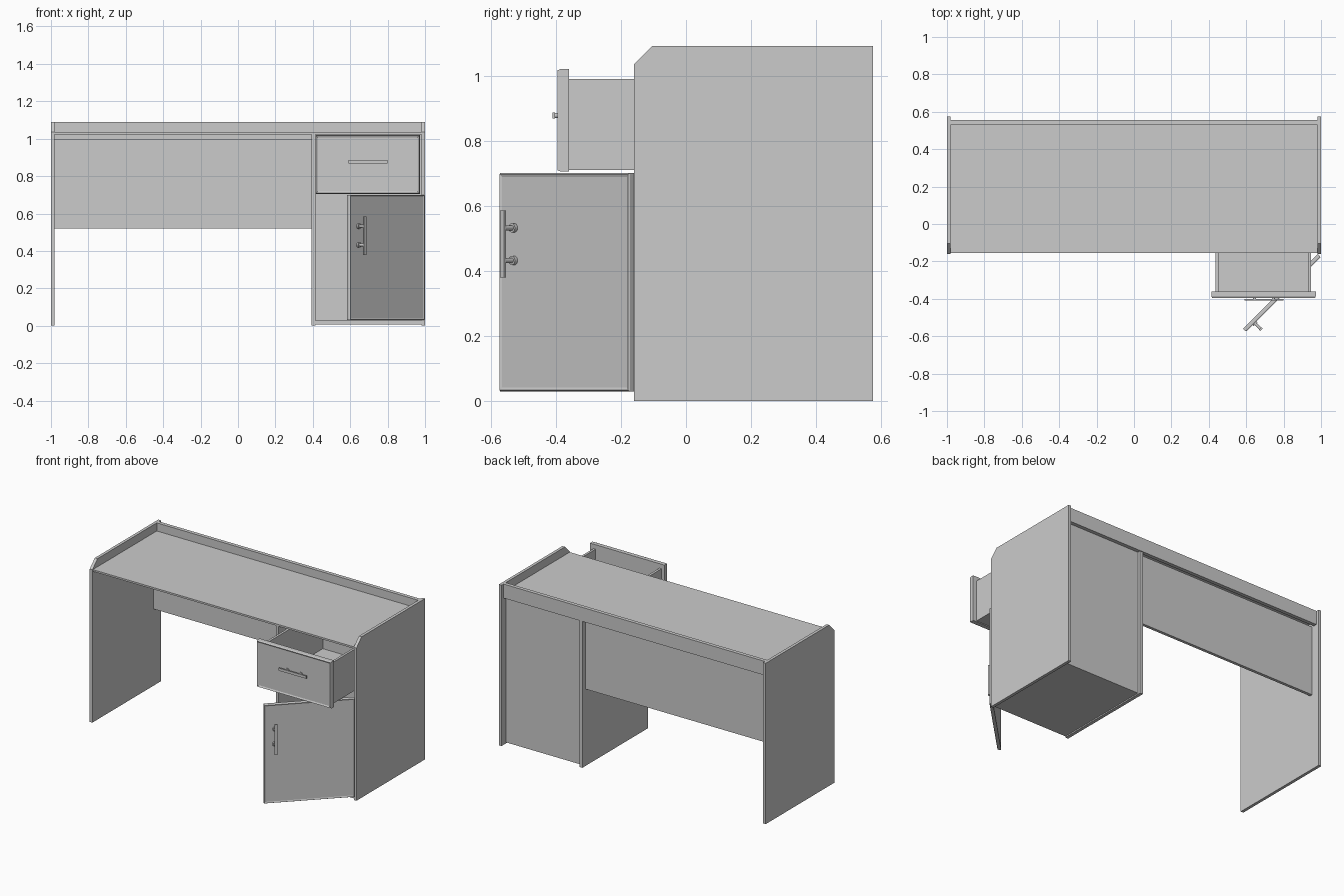
import bpy, bmesh, math
from mathutils import Matrix

if "Cube" in bpy.data.objects:
    bpy.data.objects.remove(bpy.data.objects["Cube"])


def finish(name, bm, mat=None):
    if mat:
        bm.transform(mat)
    bmesh.ops.recalc_face_normals(bm, faces=bm.faces)
    mesh = bpy.data.meshes.new(name)
    bm.to_mesh(mesh)
    bm.free()
    ob = bpy.data.objects.new(name, mesh)
    bpy.context.collection.objects.link(ob)
    return ob


def add_box(bm, x, y, z):
    m = Matrix.Translation(((x[0] + x[1]) / 2, (y[0] + y[1]) / 2, (z[0] + z[1]) / 2))
    m = m @ Matrix.Diagonal((x[1] - x[0], y[1] - y[0], z[1] - z[0], 1))
    return bmesh.ops.create_cube(bm, size=1, matrix=m)


def box(name, x, y, z, mat=None):
    bm = bmesh.new()
    add_box(bm, x, y, z)
    return finish(name, bm, mat)


def fascia(name, x, y, z, lip, step, mat=None):
    """Slab whose front face has a bevelled rim and a shallow recessed field."""
    bm = bmesh.new()
    add_box(bm, x, (y[0] + step, y[1]), z)
    bm.normal_update()
    front = [f for f in bm.faces if f.normal.y < -0.9]
    bmesh.ops.inset_region(bm, faces=front, thickness=lip * 0.4)
    bmesh.ops.translate(bm, vec=(0, -step, 0), verts=front[0].verts[:])
    bmesh.ops.inset_region(bm, faces=front, thickness=lip)
    bmesh.ops.translate(bm, vec=(0, step * 0.5, 0), verts=front[0].verts[:])
    return finish(name, bm, mat)


def handle(name, mat, standoff):
    """Bar along local x, two flanged posts reaching out along local -y."""
    bm = bmesh.new()
    add_box(bm, (-0.103, 0.103), (-standoff - 0.006, -standoff + 0.002), (-0.009, 0.009))
    for px in (-0.05, 0.05):
        for r, length in ((0.008, standoff), (0.014, standoff * 0.25)):
            m = Matrix.Translation((px, -length / 2, 0)) @ Matrix.Rotation(math.pi / 2, 4, 'X')
            bmesh.ops.create_cone(bm, cap_ends=True, segments=16, radius1=r, radius2=r,
                                  depth=length, matrix=m)
    ob = finish(name, bm, mat)
    for p in ob.data.polygons:
        p.use_smooth = len(p.vertices) == 4 and p.area < 0.0004
    ob.data.set_sharp_from_angle(angle=math.radians(35))


# end panels with clipped front corners
profile = [(-0.16, 0), (0.575, 0), (0.575, 1.09), (-0.105, 1.09), (-0.16, 1.035)]
for side, x0 in (("left", -1.0), ("right", 0.98)):
    bm = bmesh.new()
    face = bm.faces.new([bm.verts.new((x0, y, z)) for y, z in profile])
    ext = bmesh.ops.extrude_face_region(bm, geom=[face])
    bmesh.ops.translate(bm, vec=(0.02, 0, 0),
                        verts=[v for v in ext["geom"] if isinstance(v, bmesh.types.BMVert)])
    finish(side + "_end_panel", bm)

# fixed carcass
box("desk_top", (-0.98, 0.98), (-0.155, 0.53), (1.023, 1.035))
box("back_rail", (-0.98, 0.98), (0.53, 0.555), (0.995, 1.09))
box("modesty_panel", (-0.98, 0.392), (0.495, 0.515), (0.52, 0.995))
box("cabinet_divider", (0.392, 0.414), (-0.155, 0.55), (0, 1.023))
box("cabinet_back", (0.414, 0.98), (0.513, 0.53), (0.008, 1.023))
box("cabinet_floor", (0.414, 0.98), (-0.155, 0.513), (0.008, 0.028))

# pulled-out drawer
fascia("drawer_front", (0.414, 0.972), (-0.395, -0.36), (0.705, 1.02), 0.014, 0.01)
for side, x in (("left", 0.435), ("right", 0.93)):
    box("drawer_%s_side" % side, (x, x + 0.016), (-0.36, 0.28), (0.71, 0.99))
box("drawer_back", (0.451, 0.93), (0.264, 0.28), (0.71, 0.99))
box("drawer_bottom", (0.451, 0.93), (-0.36, 0.264), (0.71, 0.722))
handle("drawer_handle", Matrix.Translation((0.695, -0.39, 0.877)), 0.014)

# door swung open on its right-hand hinge
swing = Matrix.Translation((0.983, -0.16, 0)) @ Matrix.Rotation(math.radians(45), 4, 'Z')
fascia("door", (-0.565, 0), (-0.022, 0), (0.03, 0.70), 0.012, 0.006, swing)
handle("door_handle", swing @ Matrix.Translation((-0.5, -0.019, 0.482))
       @ Matrix.Rotation(math.pi / 2, 4, 'Y'), 0.048)
